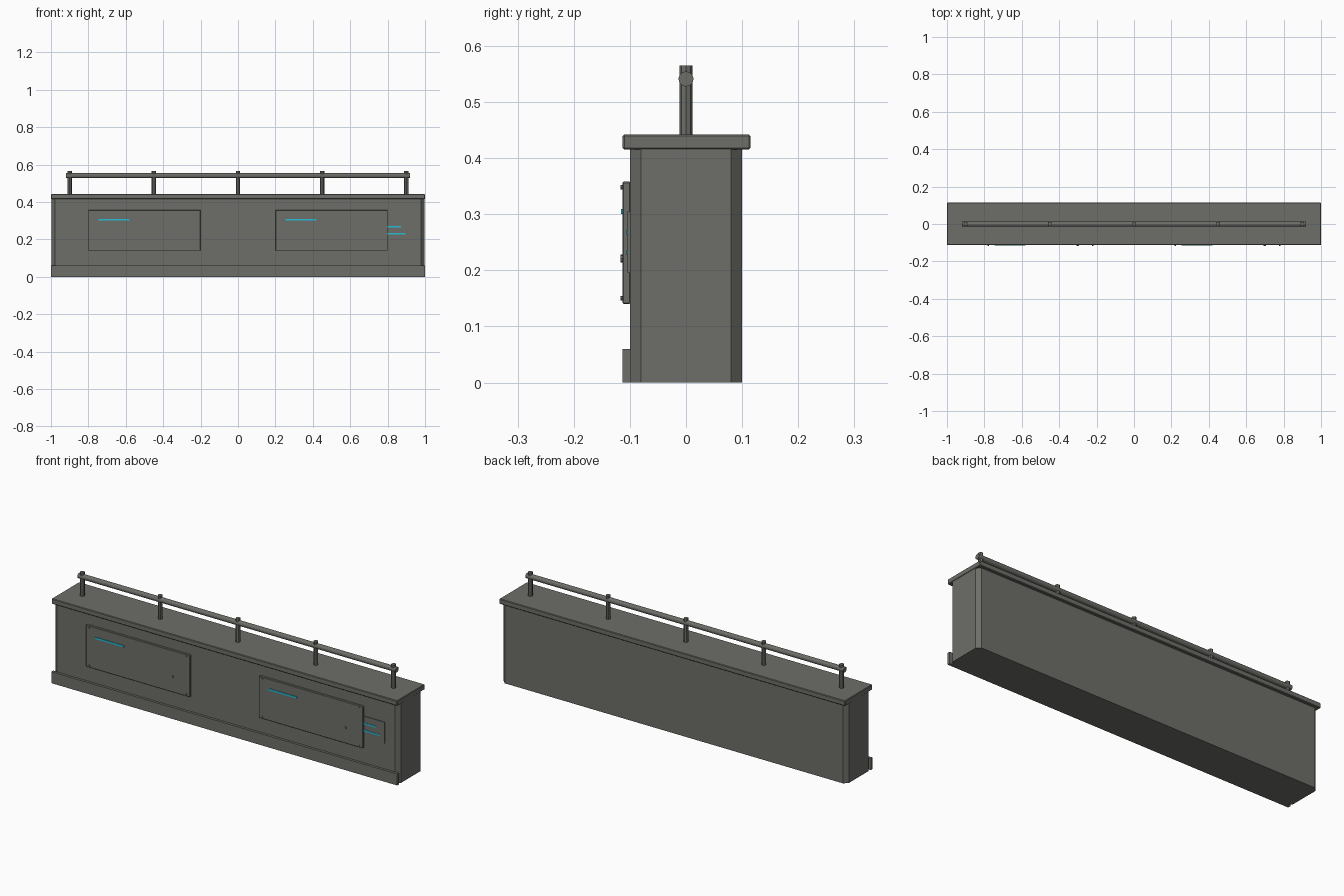
import bpy, bmesh, math
from mathutils import Matrix, Vector

if "Cube" in bpy.data.objects:
    bpy.data.objects.remove(bpy.data.objects["Cube"])


def material(name, rgb):
    m = bpy.data.materials.new(name)
    m.diffuse_color = (*rgb, 1)
    m.use_nodes = True
    m.node_tree.nodes["Principled BSDF"].inputs["Base Color"].default_value = m.diffuse_color
    return m


GREY = material("dark_grey_metal", (0.155, 0.155, 0.14))
TEAL = material("teal_light", (0.02, 0.5, 0.66))


def finish(name, bm, mat):
    bmesh.ops.recalc_face_normals(bm, faces=bm.faces)
    me = bpy.data.meshes.new(name)
    bm.to_mesh(me)
    bm.free()
    me.materials.append(mat)
    ob = bpy.data.objects.new(name, me)
    bpy.context.collection.objects.link(ob)
    return ob


def box(name, x, y, z, mat=GREY, bevel=0.0, upright_only=False):
    bm = bmesh.new()
    bmesh.ops.create_cube(bm, size=1)
    for v in bm.verts:
        v.co = Vector([(a + b) / 2 + c * (b - a) for (a, b), c in zip((x, y, z), v.co)])
    if bevel:
        edges = [e for e in bm.edges if not upright_only
                 or abs(e.verts[0].co.z - e.verts[1].co.z) > 0.01]
        bmesh.ops.bevel(bm, geom=edges, offset=bevel, segments=1, affect='EDGES')
    return finish(name, bm, mat)


def rod(name, centre, axis, radius, length, sides, mat=GREY):
    bm = bmesh.new()
    rot = {'X': Matrix.Rotation(math.pi / 2, 4, 'Y'),
           'Y': Matrix.Rotation(math.pi / 2, 4, 'X'),
           'Z': Matrix.Identity(4)}[axis]
    bmesh.ops.create_cone(bm, cap_ends=True, segments=sides, radius1=radius,
                          radius2=radius, depth=length,
                          matrix=Matrix.Translation(centre) @ rot)
    return finish(name, bm, mat)


# Main barrier body with chamfered uprights, top slab and front kick plate
box("barrier_body", (-0.998, 0.998), (-0.1, 0.1), (0, 0.42), bevel=0.02, upright_only=True)
box("top_slab", (-1, 1), (-0.113, 0.115), (0.415, 0.442), bevel=0.003)
box("kick_plate", (-1, 1), (-0.113, -0.098), (0, 0.06))

# Front panels, each with corner bolts, a light strip and a small knob
for side, cx in (("left", -0.5), ("right", 0.5)):
    box(f"{side}_panel", (cx - 0.3, cx + 0.3), (-0.113, -0.099), (0.14, 0.358), bevel=0.002)
    for i, dx in enumerate((-0.28, 0.28)):
        for j, z in enumerate((0.15, 0.348)):
            rod(f"{side}_bolt_{i}{j}", (cx + dx, -0.114, z), 'Y', 0.004, 0.006, 8)
    box(f"{side}_light_strip", (cx - 0.245, cx - 0.08), (-0.116, -0.112), (0.3, 0.309), TEAL)
    rod(f"{side}_knob", (cx + 0.2, -0.114, 0.221), 'Y', 0.007, 0.006, 8)

# Thin control plate tucked behind the right panel
box("control_plate", (0.68, 0.92), (-0.104, -0.099), (0.195, 0.305))
for i, (z, x1) in enumerate(((0.268, 0.872), (0.231, 0.895))):
    box(f"control_light_{i}", (0.72, x1), (-0.106, -0.103), (z - 0.004, z + 0.004), TEAL)

# Handrail and posts
rod("handrail", (0, 0, 0.541), 'X', 0.0135, 1.84, 12)
for i in range(5):
    rod(f"rail_post_{i}", (-0.9 + 0.45 * i, 0, 0.5025), 'Z', 0.0115, 0.125, 8)
